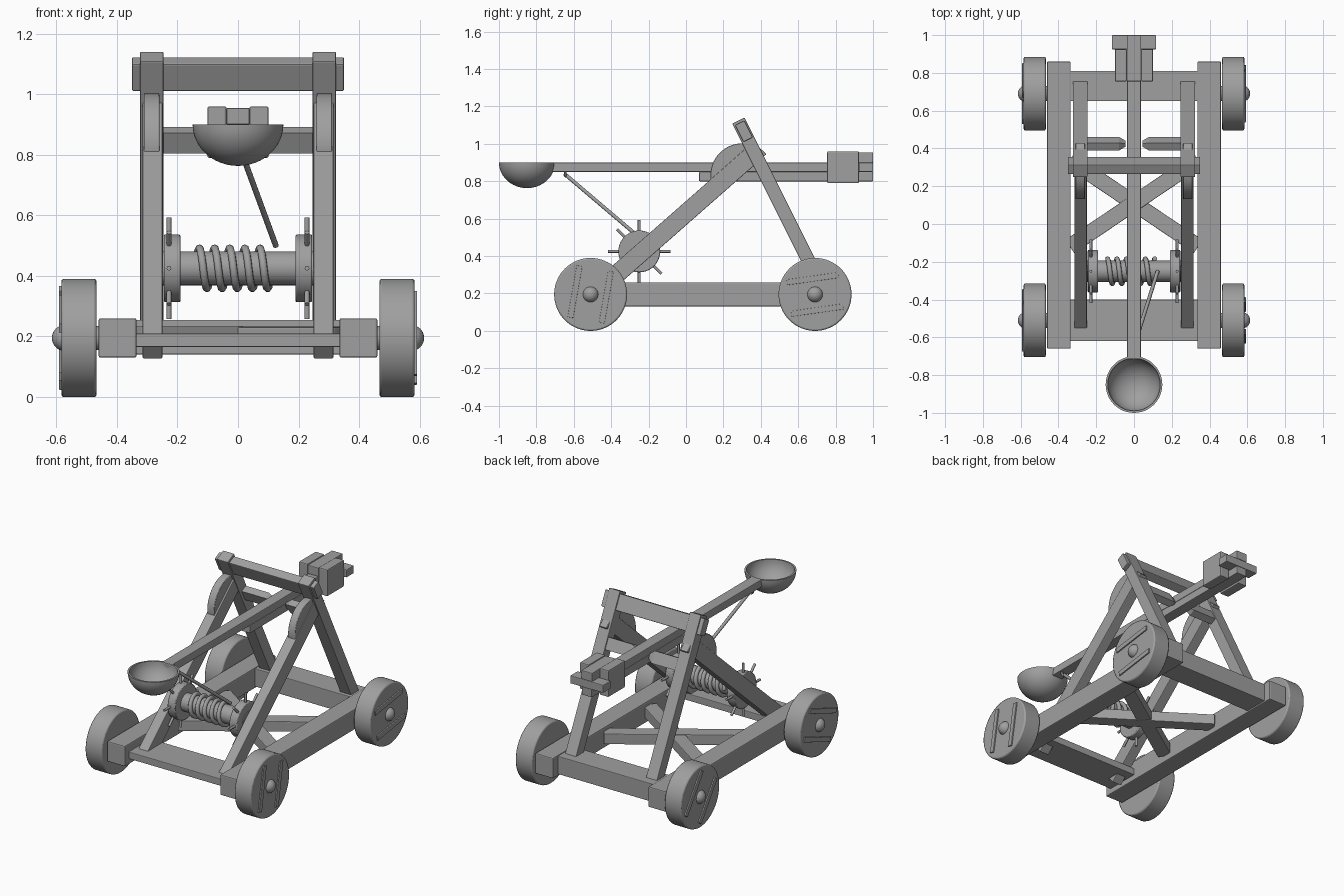
import bpy, bmesh, math
from mathutils import Matrix, Vector

cube = bpy.data.objects.get("Cube")
if cube:
    bpy.data.objects.remove(cube)

wood = bpy.data.materials.new("plain grey")
wood.use_nodes = True
GREY = (0.35, 0.35, 0.35, 1)
wood.diffuse_color = GREY
wood.node_tree.nodes["Principled BSDF"].inputs["Base Color"].default_value = GREY


def finish(name, bm, bevel=0.0, smooth=False):
    bmesh.ops.recalc_face_normals(bm, faces=bm.faces)
    mesh = bpy.data.meshes.new(name)
    bm.to_mesh(mesh)
    bm.free()
    ob = bpy.data.objects.new(name, mesh)
    bpy.context.collection.objects.link(ob)
    mesh.materials.append(wood)
    if bevel:
        mod = ob.modifiers.new("soft edges", "BEVEL")
        mod.width, mod.segments = bevel, 2
        mod.limit_method = "ANGLE"
    if smooth:
        bpy.ops.object.select_all(action="DESELECT")
        ob.select_set(True)
        bpy.context.view_layer.objects.active = ob
        bpy.ops.object.shade_smooth_by_angle(angle=math.radians(35))
    return ob


def block(name, center, size, angle=0, axis="X", bevel=0.004):
    bm = bmesh.new()
    m = (Matrix.Translation(center) @ Matrix.Rotation(angle, 4, axis)
         @ Matrix.Diagonal((*size, 1)))
    bmesh.ops.create_cube(bm, size=1, matrix=m)
    return finish(name, bm, bevel)


def span(name, x, y, z, bevel=0.004):
    """Upright block given by its extents."""
    lo, hi = Vector((x[0], y[0], z[0])), Vector((x[1], y[1], z[1]))
    return block(name, (lo + hi) / 2, hi - lo, bevel=bevel)


def leg(name, x, start, end, width, depth):
    """Sloping post from start to end, both (y, z)."""
    dy, dz = end[0] - start[0], end[1] - start[1]
    mid = (x, (start[0] + end[0]) / 2, (start[1] + end[1]) / 2)
    return block(name, mid, (width, math.hypot(dy, dz), depth), math.atan2(dz, dy))


def drum(name, x0, x1, y, z, r, sides=48, bevel=0.0):
    """Cylinder along x."""
    bm = bmesh.new()
    m = Matrix.Translation(((x0 + x1) / 2, y, z)) @ Matrix.Rotation(math.pi / 2, 4, "Y")
    bmesh.ops.create_cone(bm, cap_ends=True, segments=sides, radius1=r, radius2=r,
                          depth=abs(x1 - x0), matrix=m)
    return finish(name, bm, bevel, True)


def tube(name, points, radius):
    curve = bpy.data.curves.new(name, "CURVE")
    curve.dimensions = "3D"
    curve.bevel_depth, curve.bevel_resolution = radius, 2
    curve.use_fill_caps = True
    line = curve.splines.new("POLY")
    line.points.add(len(points) - 1)
    for p, co in zip(line.points, points):
        p.co = (*co, 1)
    line.use_smooth = True
    curve.materials.append(wood)
    ob = bpy.data.objects.new(name, curve)
    bpy.context.collection.objects.link(ob)
    return ob


# Chassis
span("front_plank", (-0.34, 0.34), (-0.62, -0.40), (0.165, 0.21))
span("rear_beam", (-0.34, 0.34), (0.65, 0.81), (0.14, 0.255))
for s, side in ((-1, "right"), (1, "left")):
    block(side + "_rail", (s * 0.398, 0.1, 0.195), (0.125, 1.52, 0.13), bevel=0.006)
    block(side + "_diagonal_brace", (0, 0.11, 0.2 + s * 0.002), (0.82, 0.085, 0.066),
          s * math.radians(34), "Z")

# Wheels with hub caps and raised face strips
STRIP_ANGLES = {(1, -0.51): 80, (1, 0.69): 8, (-1, -0.51): 20, (-1, 0.69): -55}
R = 0.195
for (s, y), deg in STRIP_ANGLES.items():
    name = ("left" if s > 0 else "right") + ("_front" if y < 0 else "_rear")
    drum(name + "_wheel", s * 0.467, s * 0.584, y, R, R, 64, 0.008)
    drum(name + "_axle", s * 0.40, s * 0.48, y, R, 0.04, 24)
    bm = bmesh.new()
    bmesh.ops.create_uvsphere(bm, u_segments=24, v_segments=16, radius=0.043,
                              matrix=Matrix.Translation((s * 0.572, y, R)))
    finish(name + "_hub_cap", bm, smooth=True)
    a = math.radians(deg)
    for off in (-0.085, 0.085):
        block(name + "_strip", (s * 0.585, y - off * math.sin(a), R + off * math.cos(a)),
              (0.014, 0.28, 0.03), a, bevel=0.002)

# Side frames: front legs, rear legs, rounded cheeks, pivot bars
SLOPE = math.atan(0.88)
LEAN = math.atan2(0.447, 0.894)
for s, side in ((-1, "right"), (1, "left")):
    leg(side + "_front_leg", s * 0.2825, (-0.53, 0.163), (0.35, 0.937), 0.066, 0.098)
    leg(side + "_rear_leg", s * 0.285, (0.765, 0.155), (0.28, 1.125), 0.078, 0.072)

    bm = bmesh.new()
    ring = [bm.verts.new((s * 0.285 - 0.025, 0.302 + 0.171 * math.cos(t), 0.832 + 0.171 * math.sin(t)))
            for t in (SLOPE + math.pi * i / 24 for i in range(25))]
    face = bm.faces.new(ring)
    out = bmesh.ops.extrude_face_region(bm, geom=[face])["geom"]
    bmesh.ops.translate(bm, vec=(0.05, 0, 0), verts=[v for v in out if isinstance(v, bmesh.types.BMVert)])
    finish(side + "_cheek", bm, 0.003, True)

    bm = bmesh.new()
    m = (Matrix.Translation((s * 0.17, 0.425, 0.848)) @ Matrix.Rotation(LEAN, 4, "X")
         @ Matrix.Diagonal((0.18, 0.045, 0.075, 1)))
    bmesh.ops.create_cube(bm, size=1, matrix=m)
    inner = min(bm.faces, key=lambda f: abs(f.calc_center_median().x))
    tip = bmesh.ops.extrude_discrete_faces(bm, faces=[inner])["faces"][0]
    c = tip.calc_center_median()
    for v in tip.verts:
        v.co = c + (v.co - c) * 0.4 + Vector((-s * 0.036, 0, 0))
    finish(side + "_pivot_bar", bm)

block("top_crossbeam", (0, 0.31, 1.067), (0.70, 0.055, 0.10), LEAN)

# Throwing arm and counterweight
span("throwing_arm", (-0.036, 0.036), (-0.715, 0.995), (0.85, 0.90))
span("arm_lower_splint", (-0.036, 0.036), (0.07, 1.0), (0.80, 0.85))
span("arm_upper_splint", (-0.038, 0.038), (0.755, 1.0), (0.90, 0.955))
span("arm_end_crossbar", (-0.117, 0.117), (0.925, 1.0), (0.85, 0.90))
for s, side in ((-1, "right"), (1, "left")):
    span(side + "_weight", sorted((s * 0.038, s * 0.101)), (0.755, 0.925), (0.79, 0.96), 0.006)

# Bowl
bm = bmesh.new()
profile = []
for radius, order in ((0.15, range(13)), (0.139, range(12, -1, -1))):
    for i in order:
        t = math.pi / 2 * i / 12
        profile.append(bm.verts.new((radius * math.sin(t), 0, -0.91 * radius * math.cos(t))))
edges = [bm.edges.new(pair) for pair in zip(profile, profile[1:])]
bmesh.ops.spin(bm, geom=profile + edges, cent=(0, 0, 0), axis=(0, 0, 1),
               angle=math.tau, steps=48, use_duplicate=False)
bmesh.ops.remove_doubles(bm, verts=bm.verts, dist=0.0005)
bmesh.ops.translate(bm, vec=(0, -0.85, 0.90), verts=bm.verts)
finish("bowl", bm, smooth=True)

# Winch with spoked end discs
WY, WZ = -0.25, 0.425
drum("winch_drum", -0.25, 0.25, WY, WZ, 0.056, 32)
for s, side in ((-1, "right"), (1, "left")):
    drum(side + "_winch_disc", s * 0.19, s * 0.245, WY, WZ, 0.112, 40, 0.005)
    for k in range(8):
        a = math.tau * k / 8
        ends = [(s * 0.228, WY + r * math.cos(a), WZ + r * math.sin(a)) for r in (0.09, 0.168)]
        tube(side + "_winch_spoke", ends, 0.008)

# Rope: coil, pull line and eye under the arm
TURNS, STEPS = 5, 28
coil = []
for i in range(TURNS * STEPS + 1):
    a = math.tau * i / STEPS
    coil.append((-0.14 + 0.25 * i / (TURNS * STEPS),
                 WY + 0.066 * math.cos(a), WZ + 0.066 * math.sin(a)))
tube("rope_coil", coil, 0.013)
tube("pull_rope", [(0.0, -0.65, 0.84), (0.125, -0.25, 0.50)], 0.01)
eye = [(0.022 * math.cos(t), -0.645, 0.846 + 0.018 * math.sin(t))
       for t in (math.tau * i / 16 for i in range(17))]
tube("rope_eye", eye, 0.007)
